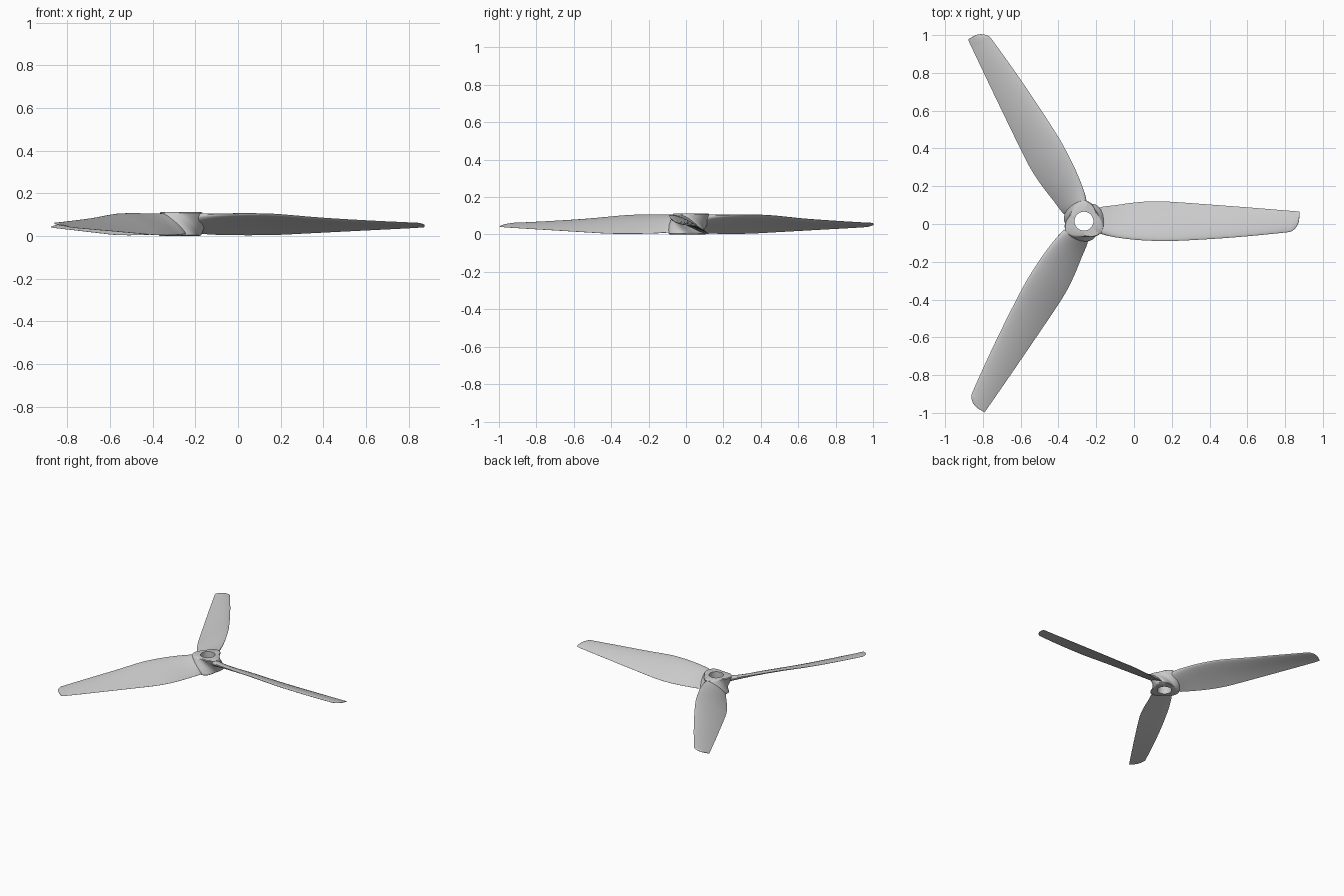
import bpy
import bmesh
from math import cos, sin, pi, radians, sqrt
from mathutils import Vector, Matrix

if "Cube" in bpy.data.objects:
    bpy.data.objects.remove(bpy.data.objects["Cube"])

CENTRE = Vector((-0.265, 0.015, 0))
HEIGHT = 0.112
BORE = 0.05

grey = bpy.data.materials.new("light grey plastic")
grey.use_nodes = True
colour = (0.6, 0.6, 0.6, 1)
grey.diffuse_color = colour
grey.node_tree.nodes["Principled BSDF"].inputs["Base Color"].default_value = colour


def loft(name, rings, cap=True, close=False):
    """Skin closed rings of points into one smooth object."""
    bm = bmesh.new()
    loops = [[bm.verts.new(p) for p in ring] for ring in rings]
    pairs = list(zip(loops, loops[1:]))
    if close:
        pairs.append((loops[-1], loops[0]))
    for a, b in pairs:
        n = len(a)
        for i in range(n):
            j = (i + 1) % n
            bm.faces.new((a[i], a[j], b[j], b[i]))
    if cap:
        bm.faces.new(loops[0])
        bm.faces.new(loops[-1])
    bmesh.ops.recalc_face_normals(bm, faces=bm.faces)
    mesh = bpy.data.meshes.new(name)
    bm.to_mesh(mesh)
    bm.free()
    mesh.materials.append(grey)
    obj = bpy.data.objects.new(name, mesh)
    bpy.context.collection.objects.link(obj)
    bpy.ops.object.select_all(action='DESELECT')
    obj.select_set(True)
    bpy.context.view_layer.objects.active = obj
    bpy.ops.object.shade_smooth_by_angle(angle=radians(40))
    return obj


def spline(a, b, c, d, t):
    """Catmull-Rom blend between rows b and c."""
    return [q + 0.5 * t * (r - p + t * (2*p - 5*q + 4*r - s + t * (3*(q - r) + s - p)))
            for p, q, r, s in zip(a, b, c, d)]


def section(radius, lead, trail, high, low, thick, steps=14):
    """Pitched airfoil outline, leading edge high and trailing edge low."""
    chord = Vector((0, trail - lead, low - high))
    normal = Vector((0, -chord.z, chord.y)).normalized()
    start = Vector((radius, lead, high))

    def point(k, side):
        s = (1 - cos(pi * k / steps)) / 2
        half = 5 * thick * (0.297*sqrt(s) - 0.126*s - 0.352*s**2 + 0.284*s**3 - 0.098*s**4)
        camber = 0.12 * chord.length * s * (1 - s)
        return start + chord * s + normal * (camber + side * half)

    upper = [point(k, 1) for k in range(steps + 1)]
    lower = [point(k, -1) for k in range(steps, 0, -1)]
    return upper + lower


# Blade stations: radius, leading y, trailing y, high z, low z, thickness
stations = [
    (0.056, -0.05, 0.06, 0.098, 0.012, 0.05),
    (0.10, -0.069, 0.076, 0.1, 0.01, 0.04),
    (0.165, -0.085, 0.084, 0.102, 0.006, 0.03),
    (0.265, -0.098, 0.098, 0.104, 0.004, 0.024),
    (0.365, -0.104, 0.105, 0.104, 0.004, 0.022),
    (0.465, -0.105, 0.102, 0.1, 0.006, 0.02),
    (0.665, -0.095, 0.088, 0.083, 0.016, 0.017),
    (0.865, -0.08, 0.073, 0.071, 0.026, 0.014),
    (1.065, -0.06, 0.057, 0.061, 0.036, 0.011),
    (1.10, -0.053, 0.054, 0.06, 0.038, 0.01),
    (1.125, -0.03, 0.052, 0.056, 0.04, 0.008),
    (1.137, -0.005, 0.05, 0.052, 0.041, 0.006),
    (1.14, 0.015, 0.05, 0.049, 0.042, 0.004),
]
rings = []
for i in range(len(stations) - 1):
    a = stations[max(i - 1, 0)]
    d = stations[min(i + 2, len(stations) - 1)]
    for k in range(4):
        rings.append(section(*spline(a, stations[i], stations[i + 1], d, k / 4)))
rings.append(section(*stations[-1]))

for n, side in enumerate(("left", "back_right", "front_right")):
    blade = loft(side + "_blade", rings)
    blade.matrix_world = Matrix.Translation(CENTRE) @ Matrix.Rotation(n * 2 * pi / 3, 4, 'Z')


# Hub: three soft lobes twisting from the trailing roots up to the leading roots
def hub_ring(t, inset=0.0, segments=96):
    phase = radians(48 - 83 * t)
    ring = []
    for k in range(segments):
        angle = 2 * pi * k / segments
        r = 0.095 + 0.014 * cos(3 * (angle - phase)) - inset
        ring.append(Vector((r * cos(angle), r * sin(angle), HEIGHT * t)))
    return ring


def bore_ring(z, segments=96):
    return [Vector((BORE * cos(2 * pi * k / segments), BORE * sin(2 * pi * k / segments), z))
            for k in range(segments)]


levels = 12
hub_rings = [bore_ring(0), hub_ring(0, 0.006)]
hub_rings += [hub_ring(0.04 + 0.92 * k / levels) for k in range(levels + 1)]
hub_rings += [hub_ring(1, 0.006), bore_ring(HEIGHT)]
hub = loft("hub", hub_rings, cap=False, close=True)
hub.location = CENTRE
